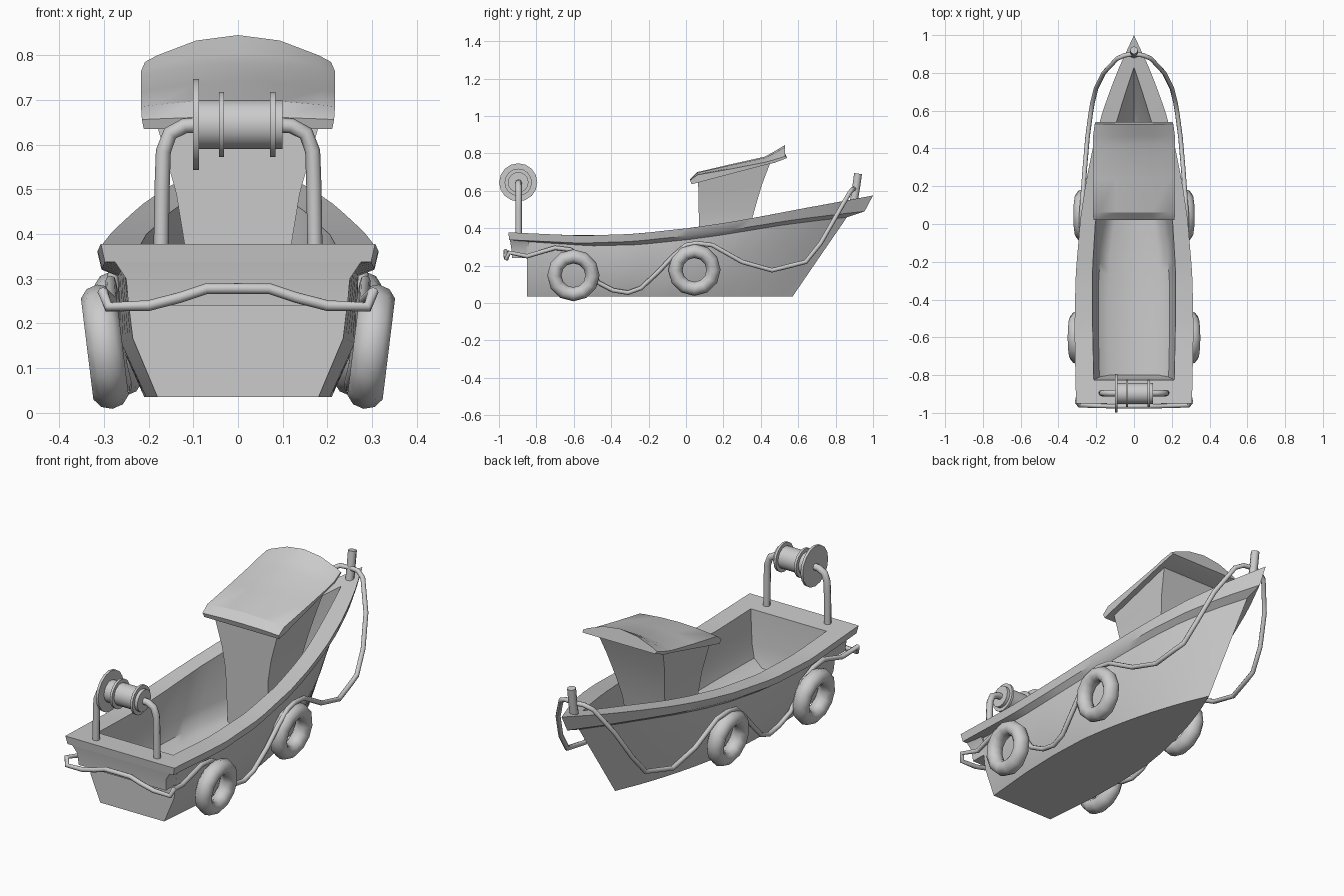
import bpy, bmesh, math

if "Cube" in bpy.data.objects:
    bpy.data.objects.remove(bpy.data.objects["Cube"])


def interp(xs, ys, x):
    if x <= xs[0]:
        return ys[0]
    for i in range(len(xs) - 1):
        if x <= xs[i + 1]:
            f = (x - xs[i]) / (xs[i + 1] - xs[i])
            return ys[i] + f * (ys[i + 1] - ys[i])
    return ys[-1]


def finish(ob, angle=35):
    bpy.ops.object.select_all(action='DESELECT')
    ob.select_set(True)
    bpy.context.view_layer.objects.active = ob
    bpy.ops.object.shade_smooth_by_angle(angle=math.radians(angle))


def make(name, bm, angle=35):
    bmesh.ops.remove_doubles(bm, verts=bm.verts[:], dist=0.0005)
    bmesh.ops.recalc_face_normals(bm, faces=bm.faces[:])
    me = bpy.data.meshes.new(name)
    bm.to_mesh(me)
    bm.free()
    ob = bpy.data.objects.new(name, me)
    bpy.context.collection.objects.link(ob)
    finish(ob, angle)
    return ob


def loft(name, rings, ladder=False, angle=35):
    """Skin closed rings; the ladder cap joins mirrored points with quads."""
    bm = bmesh.new()
    vs = [[bm.verts.new(p) for p in r] for r in rings]
    n = len(rings[0])
    for a, b in zip(vs, vs[1:]):
        for i in range(n):
            j = (i + 1) % n
            bm.faces.new((a[i], a[j], b[j], b[i]))
    if ladder:
        cap = vs[0]
        for i in range(n // 2 - 1):
            bm.faces.new((cap[i], cap[i + 1], cap[n - 2 - i], cap[n - 1 - i]))
    else:
        bm.faces.new(vs[0])
        bm.faces.new(vs[-1])
    return make(name, bm, angle)


def tube(name, pts, r):
    cu = bpy.data.curves.new(name, 'CURVE')
    cu.dimensions = '3D'
    cu.bevel_depth = r
    cu.bevel_resolution = 2
    cu.use_fill_caps = True
    sp = cu.splines.new('POLY')
    sp.points.add(len(pts) - 1)
    for q, p in zip(sp.points, pts):
        q.co = (*p, 1)
    ob = bpy.data.objects.new(name, cu)
    bpy.context.collection.objects.link(ob)
    bpy.ops.object.select_all(action='DESELECT')
    ob.select_set(True)
    bpy.context.view_layer.objects.active = ob
    bpy.ops.object.convert(target='MESH')
    finish(bpy.context.object, 50)


def disc_x(name, x, r, width):
    bpy.ops.mesh.primitive_cylinder_add(vertices=16, radius=r, depth=width,
                                        location=(x, -0.897, 0.645),
                                        rotation=(0, math.pi / 2, 0))
    bpy.context.object.name = name
    finish(bpy.context.object)


# hull: rail line, flared sides, hollow rounded interior
U = [0, .2, .35, .5, .6, .7, .8, .9, 1]
RAIL_W = [.307, .315, .309, .284, .255, .216, .162, .09, 0]
KEEL_W = [.18, .205, .21, .20, .178, .147, .108, .06, 0]
IN_W = [.213, .22, .22, .205, .18, .15, .105, .055, 0]
RAIL_Z = [.378, .36, .37, .402, .43, .465, .503, .538, .575]


def rail_z(y):
    return interp(U, RAIL_Z, (y + .95) / 1.95)


rings = []
for k in range(25):
    u = k / 24
    w, b, n = (interp(U, t, u) for t in (RAIL_W, KEEL_W, IN_W))
    y = lambda a, c: a + u * (c - a)
    zt = rail_z(y(-.95, 1))
    zb = zt - .04 - .045 * u ** 4
    zh = zb - .01 - .022 * u
    wh = w * (.83 + .04 * min(1, 3 * u))
    half = [(b, y(-.85, .57), .035),
            ((b + wh) / 2 + (.018 + .06 * u) * (1 - u), y(-.85, .70), .035 + .45 * (zh - .035)),
            (wh, y(-.85, .86), zh),
            (w * .97, y(-.945, .955), zb),
            (w, y(-.95, 1), zt),
            (n, y(-.825, .83), rail_z(y(-.825, .83))),
            (n * .95, y(-.82, .63), .20),
            (n * .86, y(-.81, .54), .135),
            (n * .62, y(-.80, .47), .10)]
    rings.append(half + [(-p[0], p[1], p[2]) for p in reversed(half)])
loft("hull", rings, ladder=True, angle=38)

# stern overhang below the rail
rings = []
for z, w, yb in ((.24, .245, -.93), (.30, .25, -.935), (.345, .28, -.943)):
    rings.append([(-w, yb, z), (w, yb, z), (w, -.84, z), (-w, -.84, z)])
loft("stern_overhang", rings)

# cabin with flaring walls
rings = []
for zr, zf, w, yr, yf in ((.10, .10, .11, .075, .28), (.38, .40, .12, .07, .34),
                          (.49, .51, .138, .068, .37), (.58, .63, .163, .066, .405),
                          (.66, .753, .186, .065, .452)):
    rings.append([(-w, yr, zr), (w, yr, zr), (w, yf, zf), (-w, yf, zf)])
loft("cabin", rings)

# arched roof with flat underside and turned-up visor
T = [-1, -.87, -.45, 0, .45, .87, 1]
rings = []
for yt, ztop, at, yb, zbot, w in (
        (.022, .662, .006, .03, .635, .215),
        (.06, .70, .015, .08, .648, .217),
        (.24, .742, .025, .25, .693, .217),
        (.42, .782, .03, .43, .74, .217),
        (.465, .806, .042, .475, .75, .217),
        (.53, .845, .06, .54, .775, .208)):
    top = [(t * w, yt, ztop - at * t * t) for t in T]
    bot = [(t * w * .98, yb, zbot) for t in reversed(T)]
    rings.append(top + bot)
loft("roof", rings, angle=30)

for s, side in ((1, "right"), (-1, "left")):
    # tyre fenders hung on both sides
    for tag, x, y, z in (("rear", .298, -.602, .148), ("middle", .268, .045, .177)):
        bpy.ops.mesh.primitive_torus_add(
            location=(s * x, y, z), rotation=(0, s * math.radians(97), 0),
            major_segments=12, minor_segments=10, major_radius=.102, minor_radius=.038)
        ob = bpy.context.object
        ob.name = f"tyre_{tag}_{side}"
        ob.scale.z = 1.1
        finish(ob, 60)

    # winch posts bending inward to the drum
    tube(f"winch_post_{side}", [(s * x, -.895, z) for x, z in (
        (.172, .36), (.17, .50), (.167, .585), (.152, .625), (.12, .642), (.08, .645))], .017)

    # rope draped from bow post along the side to the stern centre
    path = [(0, .90, .61), (.05, .893, .61), (.09, .875, .59), (.16, .80, .46),
            (.20, .72, .32), (.22, .64, .22), (.23, .58, .205), (.246, .46, .175),
            (.26, .30, .22), (.272, .14, .31), (.278, .06, .32), (.28, 0, .31),
            (.275, -.07, .25), (.268, -.15, .165), (.255, -.24, .08), (.25, -.31, .055),
            (.25, -.39, .068), (.26, -.47, .11), (.275, -.54, .24), (.283, -.62, .285),
            (.285, -.70, .295), (.282, -.85, .25), (.302, -.945, .27), (.29, -.96, .237),
            (.20, -.962, .24), (.13, -.964, .258), (.07, -.965, .278), (0, -.965, .278)]
    tube(f"rope_{side}", [(s * p[0], p[1], p[2]) for p in path], .012)

# winch drum and flanges
disc_x("winch_drum", .003, .055, .194)
disc_x("winch_large_flange", -.094, .102, .013)
disc_x("winch_inner_flange", -.037, .073, .012)
disc_x("winch_outer_flange", .078, .073, .012)

# bow mooring post
tube("bow_post", [(0, .895, .53), (0, .91, .62), (0, .92, .692)], .021)
